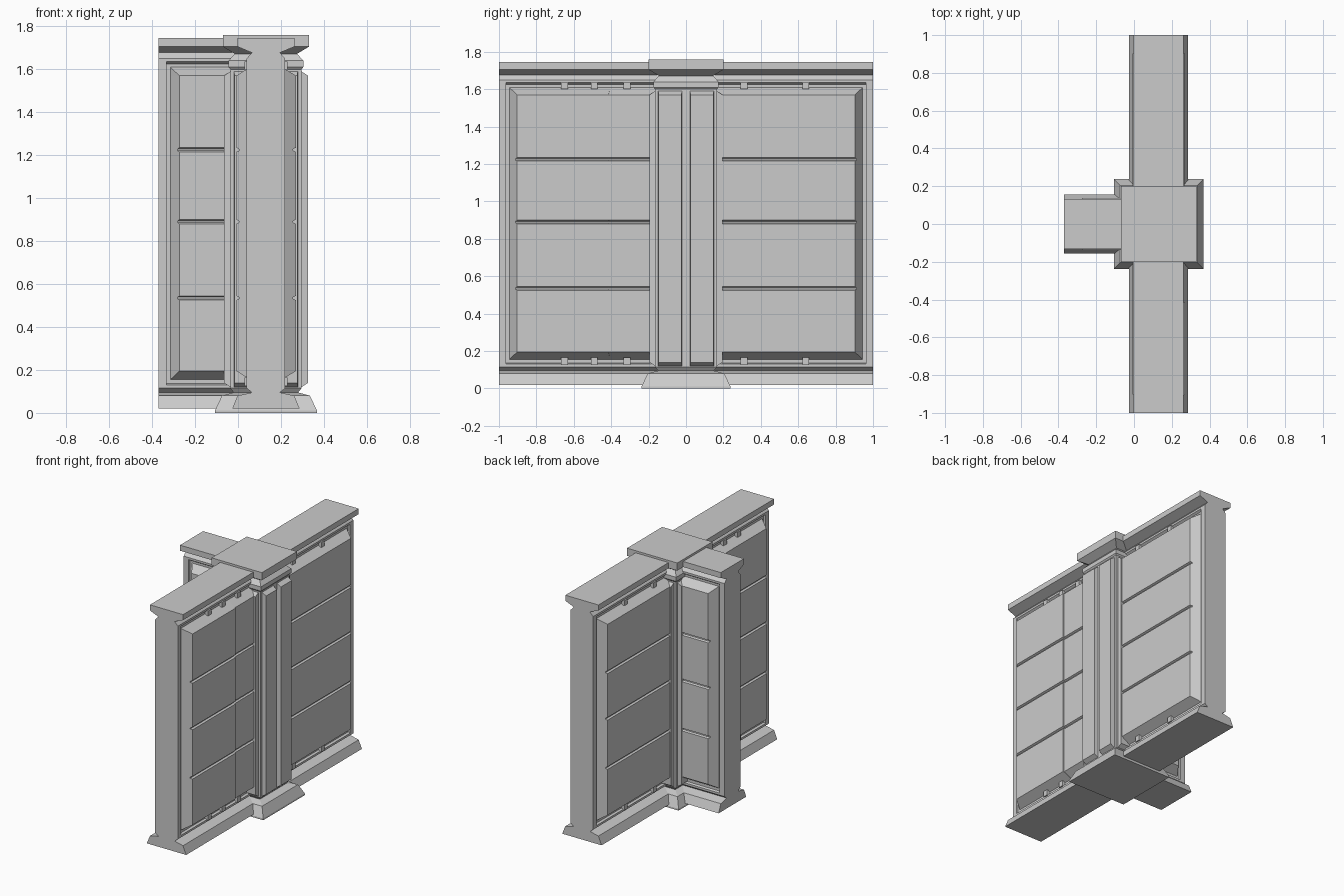
import bpy, bmesh
from math import pi
from mathutils import Matrix, Vector

if "Cube" in bpy.data.objects:
    bpy.data.objects.remove(bpy.data.objects["Cube"])

CENTRE = Vector((0.13, 0, 0))      # axis of the pillar; the arms radiate from it


def finish(name, rings, angle=0.0):
    """Skin a list of equal-length rings, cap both ends, turn about the pillar."""
    bm = bmesh.new()
    loops = [[bm.verts.new(p) for p in ring] for ring in rings]
    n = len(loops[0])
    for a, b in zip(loops, loops[1:]):
        for i in range(n):
            j = (i + 1) % n
            bm.faces.new((a[i], a[j], b[j], b[i]))
    bm.faces.new(loops[0])
    bm.faces.new(loops[-1])
    bmesh.ops.remove_doubles(bm, verts=bm.verts, dist=1e-5)
    bmesh.ops.recalc_face_normals(bm, faces=bm.faces)
    bm.transform(Matrix.Translation(CENTRE) @ Matrix.Rotation(angle, 4, 'Z'))
    me = bpy.data.meshes.new(name)
    bm.to_mesh(me)
    bm.free()
    ob = bpy.data.objects.new(name, me)
    bpy.context.collection.objects.link(ob)
    return ob


def box(name, x0, x1, y0, y1, z0, z1, angle):
    return finish(name, [[(x0, y0, z), (x1, y0, z), (x1, y1, z), (x0, y1, z)]
                         for z in (z0, z1)], angle)


def panel(name, u0, u1, z0, z1, base, top, side, bz, bu0, bu1, angle, grooves=()):
    """Raised bevelled panel on one side of an arm, with V grooves across it."""
    steps = [(z0, 0), (z0 + bz, 1)]
    for g in grooves:
        steps += [(g - .01, 1), (g - .004, .8), (g + .004, .8), (g + .01, 1)]
    steps += [(z1 - bz, 1), (z1, 0)]
    rings = []
    for z, t in steps:
        d = side * (base + (top - base) * max(t, .001))
        b = side * base
        rings.append([(u0, b, z), (u0 + bu0 * t, d, z), (u1 - bu1 * t, d, z), (u1, b, z)])
    return finish(name, rings, angle)


# Pillar: square rings from flared foot to overhanging cap
pillar = [(.237, 0), (.237, .012), (.205, .08), (.15, .095), (.166, .115), (.166, 1.6),
          (.174, 1.61), (.174, 1.64), (.145, 1.672), (.2, 1.705), (.2, 1.76)]
finish("pillar", [[(-r, -r, z), (r, -r, z), (r, r, z), (-r, r, z)] for r, z in pillar])

# Two raised strips on each pillar face
for k in range(4):
    for u in (-.15, .02):
        panel("pillar_strip", u, u + .13, .11, 1.6, .15, .196, 1, .03, .004, .004, k * pi / 2)

# Half section of a wall arm: foot, undercut, recessed field, rail, cap
section = [(.157, .02), (.132, .08), (.065, .095), (.09, .115), (.09, .13), (.075, .136),
           (.075, 1.625), (.09, 1.635), (.09, 1.65), (.065, 1.677), (.132, 1.705), (.132, 1.745)]
GROOVES = (.535, .89, 1.225)


def arm(name, length, angle, tabs, split_side=0):
    outline = [(y, z) for y, z in section] + [(-y, z) for y, z in reversed(section)]
    finish(name + "_wall", [[(x, y, z) for y, z in outline] for x in (.05, length)], angle)
    box(name + "_end_stile", length - .038, length, -.09, .09, .115, 1.65, angle)
    end = length - .055
    for s in (-1, 1):
        if s == split_side:
            # Panel broken into a lower inner and a prouder outer block
            panel(name + "_panel_inner", .1, .45, .155, 1.61, .074, .133, s,
                  .04, 0, 0, angle, GROOVES)
            panel(name + "_panel_outer", .405, end, .155, 1.61, .074, .14, s,
                  .04, .01, .042, angle, GROOVES)
        else:
            panel(name + "_panel", .1, end, .155, 1.61, .074, .138, s,
                  .04, 0, .042, angle, GROOVES)
        # Small tabs bridging the gap between panel and rails
        for t in tabs:
            for z0, z1 in ((.125, .165), (1.6, 1.637)):
                y0, y1 = sorted((s * .07, s * .1))
                box(name + "_tab", t - .018, t + .018, y0, y1, z0, z1, angle)


arm("back_arm", 1.0, pi / 2, (.31, .64))
arm("front_arm", 1.0, -pi / 2, (.315, .49, .65), split_side=1)
arm("side_arm", .5, pi, ())
